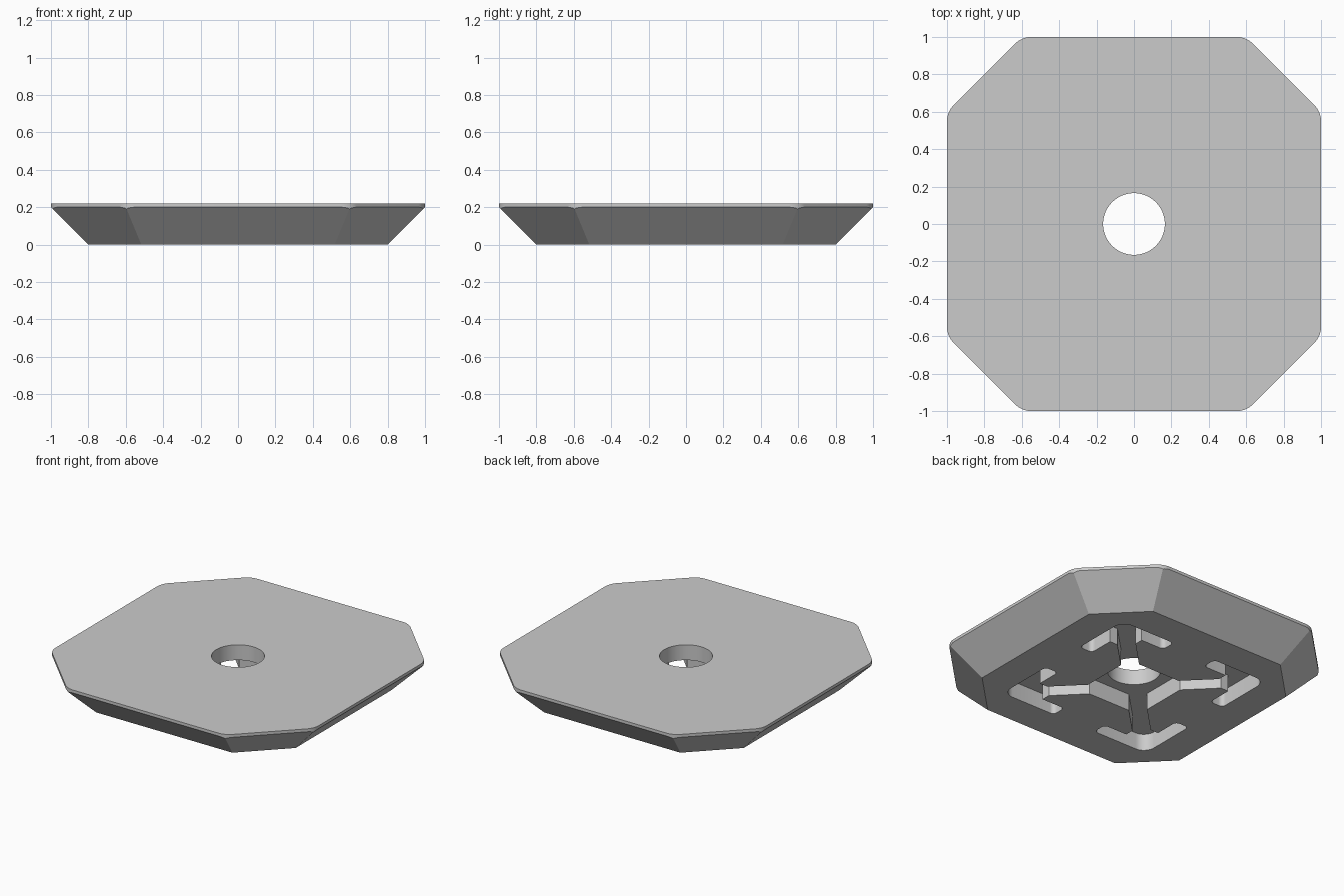
import bpy, bmesh, math
from mathutils import Vector

cube = bpy.data.objects.get("Cube")
if cube:
    bpy.data.objects.remove(cube, do_unlink=True)

TOP, RIM, POCKET, HOLE_R = 0.22, 0.20, 0.115, 0.165


def four_fold(quarter):
    """Repeat quarter-turn outline points (x, y, radius) around z."""
    pts = []
    for _ in range(4):
        pts += quarter
        quarter = [(-y, x, r) for x, y, r in quarter]
    return pts


def rounded(pts, steps=8):
    """Replace each corner that has a radius by a tangent arc."""
    out = []
    for i, (x, y, r) in enumerate(pts):
        p = Vector((x, y))
        if r == 0:
            out.append(p)
            continue
        a = (Vector(pts[i - 1][:2]) - p).normalized()
        b = (Vector(pts[(i + 1) % len(pts)][:2]) - p).normalized()
        half = a.angle(b) / 2
        centre = p + (a + b).normalized() * r / math.sin(half)
        start = p + a * r / math.tan(half) - centre
        end = p + b * r / math.tan(half) - centre
        sweep = start.angle_signed(end)
        for k in range(steps + 1):
            t = -sweep * k / steps
            c, s = math.cos(t), math.sin(t)
            out.append(centre + Vector((c * start.x - s * start.y, s * start.x + c * start.y)))
    return out


def loft(name, rings):
    """Closed solid through (outline, z) rings."""
    bm = bmesh.new()
    loops = [[bm.verts.new((p[0], p[1], z)) for p in outline] for outline, z in rings]
    n = len(loops[0])
    bm.faces.new(loops[0][::-1])
    bm.faces.new(loops[-1])
    for lo, hi in zip(loops, loops[1:]):
        for i in range(n):
            j = (i + 1) % n
            bm.faces.new((lo[i], lo[j], hi[j], hi[i]))
    bmesh.ops.recalc_face_normals(bm, faces=bm.faces)
    mesh = bpy.data.meshes.new(name)
    bm.to_mesh(mesh)
    bm.free()
    ob = bpy.data.objects.new(name, mesh)
    bpy.context.collection.objects.link(ob)
    return ob


def octagon(half, radius=0.0):
    """Square with cut corners, offset evenly from the full-size plate."""
    side = 0.6 + (half - 1) * math.tan(math.pi / 8)
    return rounded(four_fold([(half, side, radius), (side, half, radius)]))


# Flared plate body, trimmed by a prism with softened corners
plate = loft("end_plate", [(octagon(1 - RIM), 0), (octagon(1.05), RIM + 0.05)])
trim = loft("rim_trim", [(octagon(1, 0.12), -0.1), (octagon(1, 0.12), TOP)])

# Underside pocket: square core, diagonal webs and corner brackets
octant = [(0.24, 0.16, 0), (0.42, 0.34, 0), (0.48, 0.34, 0),
          (0.48, 0.165, 0.03), (0.58, 0.165, 0.03)]
mirrored = [(y, x, r) for x, y, r in reversed(octant)]
pocket_outline = rounded(four_fold(octant + [(0.58, 0.58, 0.08)] + mirrored))
pocket = loft("pocket_cutter", [(pocket_outline, -0.1), (pocket_outline, POCKET)])

# Central through hole
circle = [(HOLE_R * math.cos(k * math.tau / 64), HOLE_R * math.sin(k * math.tau / 64))
          for k in range(64)]
hole = loft("hole_cutter", [(circle, -0.2), (circle, TOP + 0.2)])

for cutter, mode in ((trim, 'INTERSECT'), (pocket, 'DIFFERENCE'), (hole, 'DIFFERENCE')):
    cutter.hide_render = True
    mod = plate.modifiers.new(cutter.name, 'BOOLEAN')
    mod.object, mod.operation, mod.solver = cutter, mode, 'EXACT'

# Bake the cuts and drop the cutters
bpy.context.view_layer.update()
graph = bpy.context.evaluated_depsgraph_get()
baked = bpy.data.meshes.new_from_object(plate.evaluated_get(graph))
plate.modifiers.clear()
plate.data = baked
for cutter in (trim, pocket, hole):
    bpy.data.objects.remove(cutter, do_unlink=True)

# Plain grey finish
grey = bpy.data.materials.new("light_grey")
grey.use_nodes = True
colour = (0.6, 0.6, 0.6, 1)
grey.diffuse_color = colour
grey.node_tree.nodes["Principled BSDF"].inputs["Base Color"].default_value = colour
plate.data.materials.clear()
plate.data.materials.append(grey)

bpy.ops.object.select_all(action='DESELECT')
plate.select_set(True)
bpy.context.view_layer.objects.active = plate
bpy.ops.object.shade_smooth_by_angle(angle=math.radians(20))
